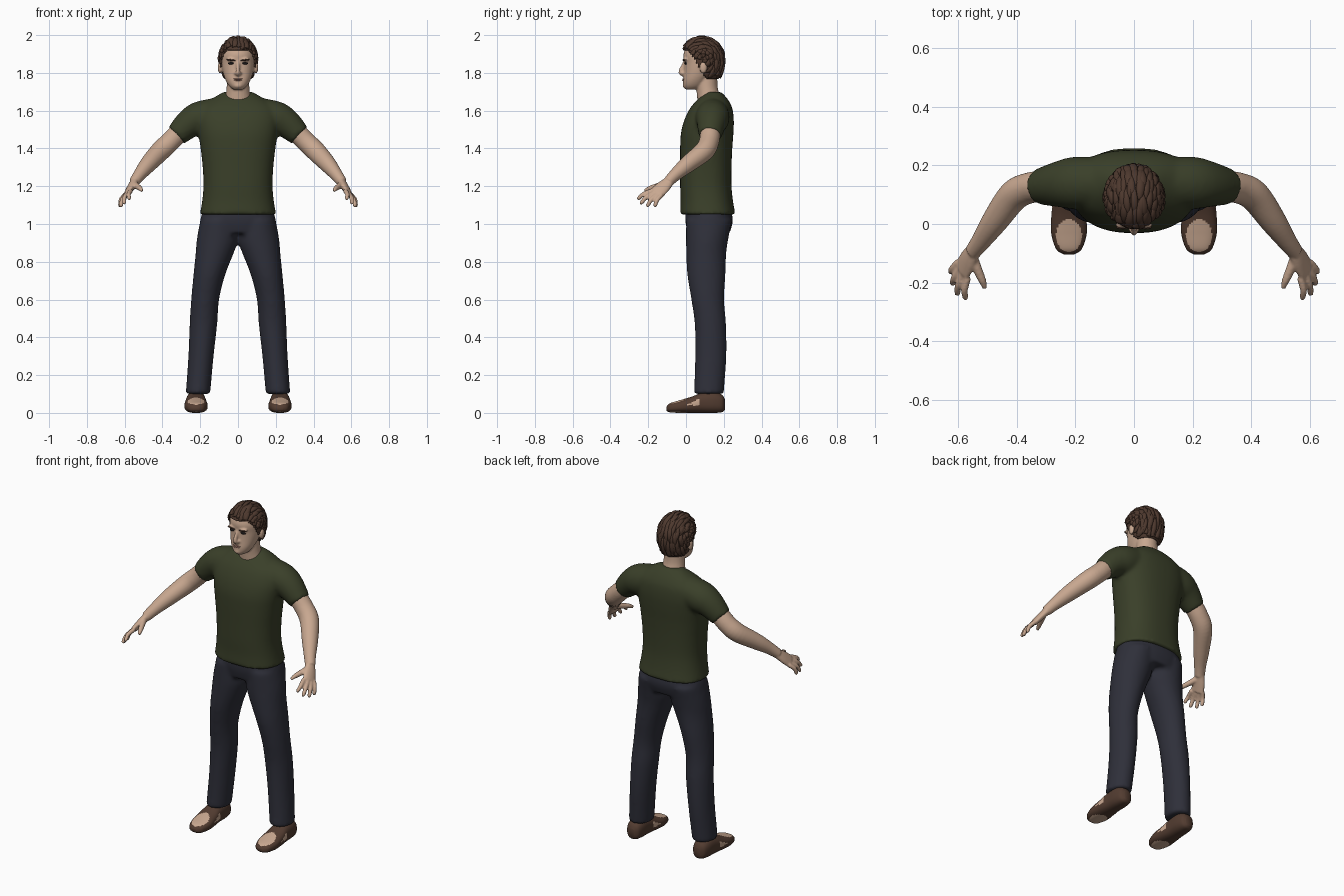
import bpy, bmesh, math, random
from mathutils import Vector, Matrix

random.seed(4)
cube = bpy.data.objects.get("Cube")
if cube:
    bpy.data.objects.remove(cube)

X, Y, Z = Vector((1, 0, 0)), Vector((0, 1, 0)), Vector((0, 0, 1))


def material(name, rgb):
    m = bpy.data.materials.new(name)
    m.use_nodes = True
    m.diffuse_color = (*rgb, 1)
    m.node_tree.nodes["Principled BSDF"].inputs["Base Color"].default_value = (*rgb, 1)
    return m


skin = material("skin", (0.58, 0.39, 0.28))
shirt_green = material("shirt green", (0.042, 0.05, 0.022))
navy = material("trouser navy", (0.028, 0.029, 0.042))
brown = material("hair brown", (0.075, 0.04, 0.027))
leather = material("shoe leather", (0.085, 0.045, 0.03))
dark = material("eye dark", (0.012, 0.01, 0.01))
rose = material("lip rose", (0.36, 0.19, 0.145))


def spline(pts, n):
    """Catmull-Rom through tuples of any length."""
    out = []
    for i in range(len(pts) - 1):
        quad = pts[max(i - 1, 0)], pts[i], pts[i + 1], pts[min(i + 2, len(pts) - 1)]
        for k in range(n):
            t = k / n
            out.append([b + t * (c - a + t * (2 * a - 5 * b + 4 * c - d + t * (3 * (b - c) + d - a))) / 2
                        for a, b, c, d in zip(*quad)])
    return out + [list(pts[-1])]


def sweep(bm, pts, axes=None, ref=Z, power=2.0, sides=24, n=5, mirror=False):
    """Closed tube through (x, y, z, ru, rv) rings, on fixed axes or following the path."""
    rings = spline([p if len(p) == 5 else (*p, p[3]) for p in pts], n)
    for sign in ((1, -1) if mirror else (1,)):
        loops = []
        for i, r in enumerate(rings):
            if axes:
                u, v = axes
            else:
                t = Vector(rings[min(i + 1, len(rings) - 1)][:3]) - Vector(rings[max(i - 1, 0)][:3])
                t.normalize()
                u = (ref - t * ref.dot(t)).normalized()
                v = t.cross(u)
            loop = []
            for k in range(sides):
                c, s = math.cos(math.tau * k / sides), math.sin(math.tau * k / sides)
                c = math.copysign(abs(c) ** (2 / power), c)
                s = math.copysign(abs(s) ** (2 / power), s)
                co = Vector(r[:3]) + u * c * r[3] + v * s * r[4]
                loop.append(bm.verts.new((co.x * sign, co.y, co.z)))
            loops.append(loop)
        for a, b in zip(loops, loops[1:]):
            for k in range(sides):
                j = (k + 1) % sides
                bm.faces.new((a[k], a[j], b[j], b[k]))
        bm.faces.new(loops[0])
        bm.faces.new(loops[-1])


def ball(bm, loc, size, mirror=False, tilt=0):
    for sign in ((1, -1) if mirror else (1,)):
        rot = Matrix.Rotation(tilt * sign, 4, "Y")
        m = Matrix.Translation((loc[0] * sign, loc[1], loc[2])) @ rot @ Matrix.Diagonal((*size, 1))
        bmesh.ops.create_uvsphere(bm, u_segments=20, v_segments=12, radius=1, matrix=m)


def finish(bm, name, mats, voxel=0, relax=0):
    """Make the object; a voxel size fuses overlapping pieces into one skin."""
    bmesh.ops.recalc_face_normals(bm, faces=bm.faces)
    for f in bm.faces:
        f.smooth = True
    mesh = bpy.data.meshes.new(name)
    bm.to_mesh(mesh)
    bm.free()
    ob = bpy.data.objects.new(name, mesh)
    bpy.context.scene.collection.objects.link(ob)
    for m in mats:
        mesh.materials.append(m)
    if voxel:
        rem = ob.modifiers.new("fuse", "REMESH")
        rem.mode, rem.voxel_size, rem.use_smooth_shade = "VOXEL", voxel, True
        sm = ob.modifiers.new("relax", "SMOOTH")
        sm.factor, sm.iterations = 0.5, relax
    return ob


# T-shirt: torso and sleeves
bm = bmesh.new()
torso = [(1.05, .115, .202, .147), (1.12, .11, .19, .139), (1.2, .105, .183, .136), (1.3, .105, .187, .136),
         (1.4, .107, .198, .138), (1.48, .112, .21, .139), (1.55, .122, .218, .131), (1.61, .133, .205, .113),
         (1.65, .14, .16, .088), (1.68, .145, .11, .06), (1.7, .147, .075, .036)]
sweep(bm, [(0, y, z, rx, ry) for z, y, rx, ry in torso], (X, Y), power=2.4, sides=40)
sweep(bm, [(.1, .142, 1.585, .085), (.2, .14, 1.56, .09), (.26, .135, 1.53, .078), (.327, .127, 1.468, .06)],
      ref=Y, mirror=True)
finish(bm, "t_shirt", [shirt_green], .011, 5)

# Trousers: pelvis and two legs
bm = bmesh.new()
sweep(bm, [(0, .115, 1.1, .175, .115), (0, .122, 1.02, .2, .126), (0, .12, .95, .19, .11)], (X, Y), power=2.3, sides=40)
sweep(bm, [(.1, .122, 1.02, .1, .122), (.108, .112, .92, .11, .112), (.125, .107, .84, .1, .106),
           (.152, .108, .73, .084, .101), (.174, .115, .6, .074, .087), (.183, .129, .47, .073, .083),
           (.196, .131, .3, .067, .083), (.212, .121, .1, .065, .079)], (X, Y), mirror=True)
finish(bm, "trousers", [navy], .011, 5)

# Arms with palms, fingers and thumbs
bm = bmesh.new()
sweep(bm, [(.22, .138, 1.56, .05), (.3, .13, 1.495, .053), (.36, .122, 1.435, .053), (.412, .095, 1.385, .053),
           (.475, .01, 1.317, .045), (.52, -.055, 1.262, .034), (.55, -.095, 1.222, .028)], ref=Y, mirror=True)
spread = Vector((-.35, -.82, .4))
sweep(bm, [(.542, -.082, 1.232, .026, .022), (.565, -.12, 1.197, .038, .02), (.586, -.157, 1.162, .042, .016)],
      ref=spread, mirror=True)
fingers = [((.568, -.183, 1.175), (.577, -.258, 1.132)), ((.583, -.168, 1.165), (.605, -.243, 1.108)),
           ((.592, -.15, 1.157), (.622, -.208, 1.093)), ((.6, -.13, 1.152), (.628, -.167, 1.093))]
for base, tip in fingers:
    a, b = Vector(base), Vector(tip)
    knuckle = a.lerp(b, .5) + Vector((.006, -.004, .005))
    sweep(bm, [(*a, .013), (*knuckle, .012), (*a.lerp(b, .9), .0105), (*b, .007)], sides=12, mirror=True)
sweep(bm, [(.552, -.11, 1.212, .018), (.532, -.16, 1.198, .016), (.517, -.195, 1.187, .013), (.508, -.22, 1.175, .008)],
      sides=12, mirror=True)
finish(bm, "arms", [skin], .0055, 3)

# Head: skull, neck, nose, brow ridge, ears
bm = bmesh.new()
skull = [(1.712, .032, .026, .034), (1.73, .04, .047, .053), (1.76, .051, .065, .066), (1.8, .07, .079, .081),
         (1.85, .085, .088, .094), (1.9, .087, .088, .1), (1.95, .09, .07, .08), (1.975, .09, .035, .04)]
sweep(bm, [(0, y, z, rx, ry) for z, y, rx, ry in skull], (X, Y), power=2.15, sides=32)
sweep(bm, [(0, .13, 1.6, .085, .065), (0, .118, 1.68, .066, .06), (0, .11, 1.73, .06, .057),
           (0, .108, 1.8, .058, .058)], (X, Y))
sweep(bm, [(0, -.006, 1.862, .008), (0, -.018, 1.835, .009), (0, -.028, 1.805, .0125), (0, -.012, 1.79, .012)], sides=12)
ball(bm, (.011, -.016, 1.798), (.009, .011, .008), True)
ball(bm, (.034, -.004, 1.871), (.032, .012, .008), True)
ball(bm, (.095, .092, 1.828), (.012, .02, .032), True)
ball(bm, (0, -.006, 1.733), (.022, .012, .014))
finish(bm, "head", [skin], .0055, 3)

# Face details
bm = bmesh.new()
ball(bm, (.036, -.002, 1.851), (.017, .0075, .0065), True, .08)
finish(bm, "eyes", [dark])
bm = bmesh.new()
ball(bm, (.037, -.011, 1.868), (.024, .007, .0045), True, -.12)
finish(bm, "eyebrows", [brown])
bm = bmesh.new()
ball(bm, (0, -.012, 1.768), (.024, .007, .003))
ball(bm, (0, -.012, 1.761), (.02, .008, .004))
finish(bm, "lips", [rose])


# Hair: a cap plus overlapping clumps combed from front to back
def hair_point(d, scale=1.0):
    up = .122 if d.z > 0 else .16
    return Vector((d.x * .1, .085 + d.y * .117 * scale, 1.87 + d.z * up * scale)) + X * d.x * .1 * (scale - 1)


def hairline(y):
    return 1.925 - .155 * min(max((y - .01) / .1, 0), 1)


bm = bmesh.new()
bmesh.ops.create_uvsphere(bm, u_segments=64, v_segments=48, radius=1)
for v in bm.verts:
    v.co = hair_point(v.co.copy(), .98)
out = [f for f in bm.faces if f.calc_center_median().z < hairline(f.calc_center_median().y)]
bmesh.ops.delete(bm, geom=out, context="FACES")
cap = finish(bm, "hair_cap", [brown])
cap.modifiers.new("thickness", "SOLIDIFY").thickness = .012

bm = bmesh.new()
for row in range(17):
    for start in range(8, 212, 26):
        lat = math.radians(-82 + row * 10.25 + random.uniform(-3, 3))
        drift = random.uniform(-.12, .12)
        first = start + random.uniform(-11, 11)
        size = random.uniform(.85, 1.25)
        path = []
        for k in range(6):
            t = k / 5
            a, phi = lat + drift * t, math.radians(first + 52 * t)
            d = Vector((math.sin(a), -math.cos(a) * math.cos(phi), math.cos(a) * math.sin(phi)))
            p = hair_point(d, .97 + .03 * math.sin(math.pi * t))
            if p.z > hairline(p.y):
                w = size * (.003 + .0095 * math.sin(math.pi * min(t * .9 + .1, 1)))
                path.append((*p, w, w * .6))
        if len(path) > 2:
            mid = Vector(path[1][:3])
            along = Vector(path[2][:3]) - mid
            sweep(bm, path, ref=along.cross(mid - Vector((0, .085, 1.87))), sides=8, n=2)
finish(bm, "hair_clumps", [brown])

# Shoes with bare patches on the toe, sole and sides
bm = bmesh.new()
sweep(bm, [(.222, -.104, .022, .018, .01), (.222, -.085, .027, .044, .024), (.222, -.03, .034, .061, .034),
           (.223, .03, .043, .059, .043), (.223, .09, .054, .053, .054), (.222, .15, .056, .05, .056),
           (.221, .19, .05, .04, .046), (.22, .206, .044, .02, .028)],
      (X, Z), power=2.5, sides=48, n=10, mirror=True)
bm.normal_update()
for f in bm.faces:
    c = f.calc_center_median()
    side = abs(c.x) - .222
    toe = (side / .044) ** 2 + ((c.y + .04) / .056) ** 2 < 1
    flank = abs(side) > .045 and 0 < c.y < .07 and .04 < c.z < .04 + .5 * c.y
    f.material_index = int(toe or flank)
finish(bm, "shoes", [leather, skin])
